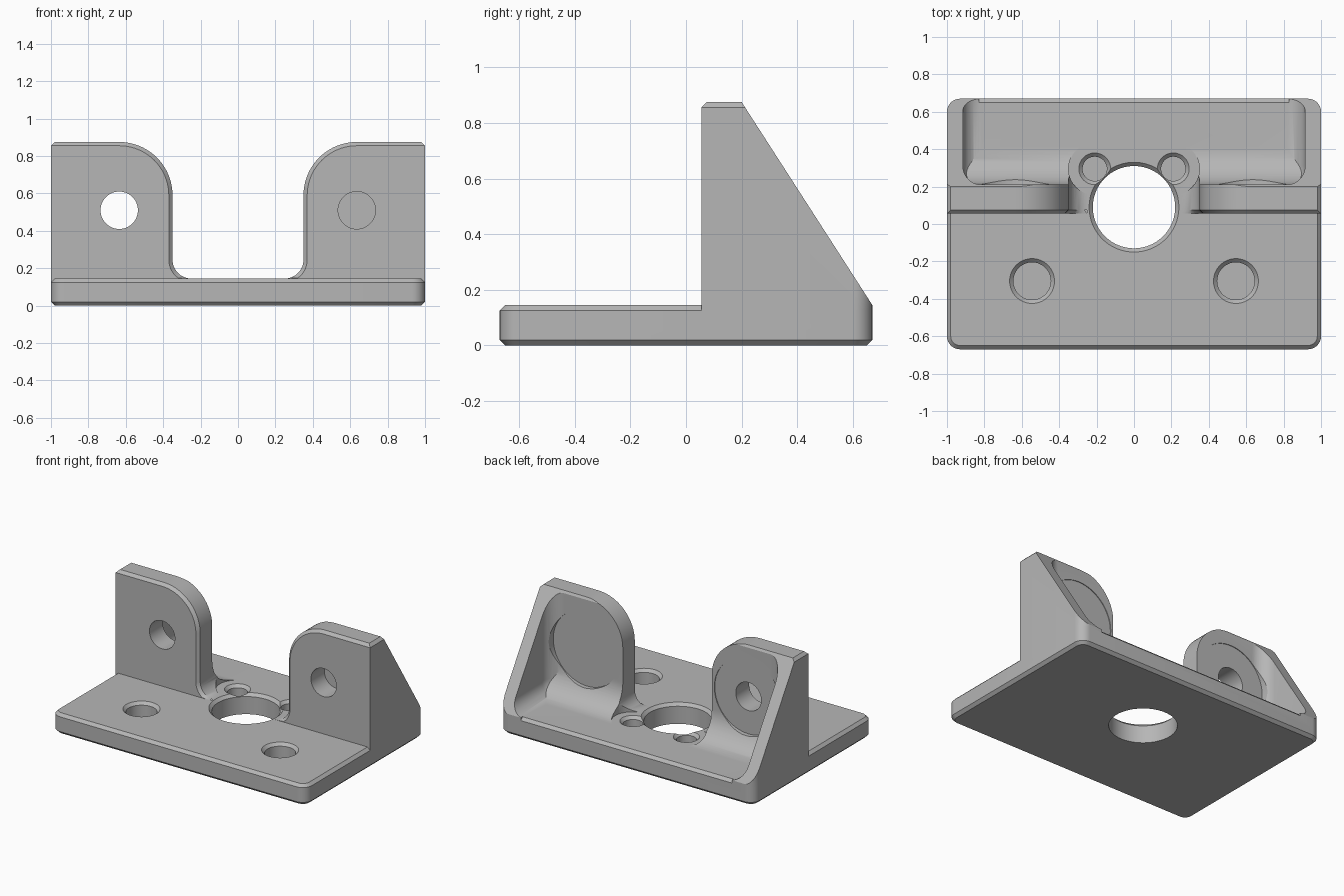
import bpy, bmesh
from math import pi, sin, cos
from mathutils import Vector

if "Cube" in bpy.data.objects:
    bpy.data.objects.remove(bpy.data.objects["Cube"])

grey = bpy.data.materials.new("light_grey")
grey.use_nodes = True
grey.diffuse_color = (0.47, 0.47, 0.47, 1)
grey.node_tree.nodes["Principled BSDF"].inputs["Base Color"].default_value = (0.47, 0.47, 0.47, 1)

BASE, TOP, WALL, BACK, CH = 0.145, 0.875, 0.055, 0.67, 0.02


def make(name, bm):
    bmesh.ops.recalc_face_normals(bm, faces=bm.faces)
    me = bpy.data.meshes.new(name)
    bm.to_mesh(me)
    bm.free()
    me.materials.append(grey)
    ob = bpy.data.objects.new(name, me)
    bpy.context.collection.objects.link(ob)
    return ob


def loft(name, rings):
    """Skin matching closed rings and cap both ends."""
    bm = bmesh.new()
    loops = [[bm.verts.new(p) for p in ring] for ring in rings]
    n = len(loops[0])
    for a, b in zip(loops, loops[1:]):
        for i in range(n):
            j = (i + 1) % n
            bm.faces.new((a[i], a[j], b[j], b[i]))
    bm.faces.new(loops[0])
    bm.faces.new(loops[-1])
    return make(name, bm)


def arc(cx, cy, r, a0, a1, n=12):
    return [(cx + r * cos(a0 + (a1 - a0) * i / n), cy + r * sin(a0 + (a1 - a0) * i / n))
            for i in range(n + 1)]


def plan(y0, y1, inset, front_r, z):
    """Rounded rectangle outline at height z, with its own front corner radius."""
    x, a, b, r = 1 - inset, y0 + inset, y1 - inset, 0.07 - inset
    f = max(front_r - inset, 0)
    pts = arc(x - r, b - r, r, 0, pi / 2, 8) + arc(r - x, b - r, r, pi / 2, pi, 8)
    if f:
        pts += arc(f - x, a + f, f, pi, 1.5 * pi, 8) + arc(x - f, a + f, f, 1.5 * pi, 2 * pi, 8)
    else:
        pts += [(-x, a), (x, a)]
    return [(px, py, z) for px, py in pts]


def prism(name, profile, half):
    """Extrude a (y, z) profile across x."""
    return loft(name, [[(x, y, z) for y, z in profile] for x in (-half, half)])


def turned(name, x, c, steps, axis="Z", n=64):
    """Round cutter from (radius, position along the axis) steps."""
    rings = []
    for r, h in steps:
        circle = arc(x, c, r, 0, 2 * pi, n)[:-1]
        rings.append([(u, v, h) if axis == "Z" else (u, h, v) for u, v in circle])
    return loft(name, rings)


def combine(target, tool, operation):
    bpy.context.view_layer.objects.active = target
    mod = target.modifiers.new(operation, "BOOLEAN")
    mod.operation, mod.object, mod.solver = operation, tool, "EXACT"
    bpy.ops.object.modifier_apply(modifier=mod.name)
    bpy.data.objects.remove(tool)


# Base plate with chamfered rims, plus the block for the upright wall
bracket = loft("mounting_bracket", [
    plan(-BACK, BACK, i, 0.07, z)
    for z, i in ((0, CH), (CH, 0), (BASE - CH, 0), (BASE, CH))])
block = loft("upright_block", [
    plan(WALL, BACK, i, 0, z) for z, i in ((0.06, 0), (TOP - CH, 0), (TOP, CH))])
combine(bracket, block, "UNION")

# Slanted back of the side gussets
run = (BACK - 0.2) / (TOP - BASE)
slope = prism("slope_cutter", [(0.2 - run * 0.3, TOP + 0.3), (BACK + run * 0.1, BASE - 0.1),
                               (1.5, BASE - 0.1), (1.5, TOP + 0.3)], 1.2)
combine(bracket, slope, "DIFFERENCE")

# Rear pocket: rounded box with a broader fillet between floor and wall
bm = bmesh.new()
bmesh.ops.create_cube(bm, size=1)
for v in bm.verts:
    v.co = Vector((v.co.x * 1.83, 0.85 + v.co.y * 1.28, BASE + 0.65 + v.co.z * 1.3))
bmesh.ops.bevel(bm, geom=bm.edges[:], offset=0.1, segments=10, profile=0.5, affect="EDGES")
pocket = make("pocket_cutter", bm)
R = 0.2
fillet = prism("pocket_fillet", arc(0.21 + R, BASE + R, R, pi, 1.5 * pi, 16)
               + [(1.6, BASE), (1.6, 1.6), (0.21, 1.6)], 1.2)
combine(pocket, fillet, "INTERSECT")
combine(bracket, pocket, "DIFFERENCE")


# Central gap between the two lugs, flared at the front for the chamfer
def gap_ring(y, flare):
    half = arc(0.25, BASE + 0.1, 0.1 + flare, -pi / 2, 0, 10)
    half += arc(0.635, 0.59, 0.285 - flare, pi, pi / 2, 20)
    half += [(0.635, 1.1)]
    half = [(x, max(z, BASE)) for x, z in half]
    return [(x, y, z) for x, z in half + [(-x, z) for x, z in reversed(half)]]


gap = loft("gap_cutter", [gap_ring(WALL - 0.005, 0.025), gap_ring(WALL + CH, 0), gap_ring(1, 0)])
combine(bracket, gap, "DIFFERENCE")

# Chamfer on the rear edge of the floor
rear = prism("rear_chamfer", [(BACK - CH, BASE), (BACK + CH, BASE - 2 * CH),
                              (BACK + CH, BASE + CH), (BACK - CH, BASE + CH)], 0.83)
combine(bracket, rear, "DIFFERENCE")

# Large through hole with a chamfered mouth
bore = turned("bore_cutter", 0, 0.09, [(0.22, -0.1), (0.22, BASE - CH), (0.24, BASE), (0.24, 0.4)], n=96)
combine(bracket, bore, "DIFFERENCE")

for s in (-1, 1):
    # Lug hole and the round flat behind it
    combine(bracket, turned("lug_hole", s * 0.635, 0.51, [(0.1, -0.1), (0.1, 0.6)], "Y"), "DIFFERENCE")
    combine(bracket, turned("lug_spotface", s * 0.635, 0.51, [(0.265, 0.205), (0.265, 0.9)], "Y"), "DIFFERENCE")
    # Clearance round the small screw, then its blind hole
    combine(bracket, turned("screw_clearance", s * 0.21, 0.295, [(0.14, BASE), (0.14, 0.5)]), "DIFFERENCE")
    combine(bracket, turned("screw_hole", s * 0.21, 0.295,
            [(0.065, 0.05), (0.065, BASE - CH), (0.085, BASE), (0.085, 0.3)], n=48), "DIFFERENCE")
    # Blind hole in the front of the plate
    combine(bracket, turned("plate_hole", s * 0.545, -0.305,
            [(0.1, 0.04), (0.1, BASE - CH), (0.12, BASE), (0.12, 0.3)]), "DIFFERENCE")

# Smooth the round surfaces and keep the edges sharp
bpy.ops.object.select_all(action="DESELECT")
bracket.select_set(True)
bpy.context.view_layer.objects.active = bracket
bpy.ops.object.shade_smooth_by_angle(angle=0.5)
